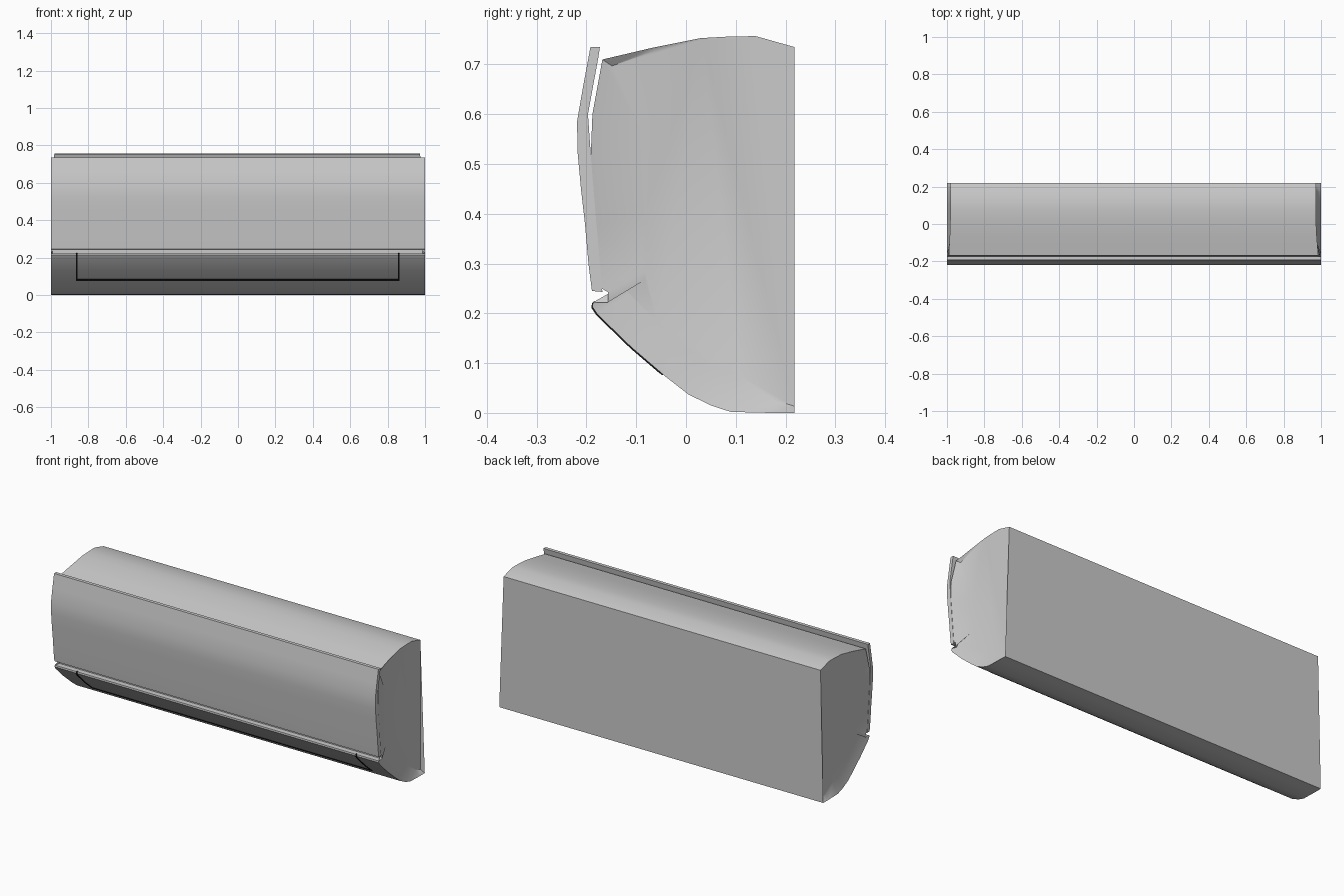
import bpy, bmesh, math

cube = bpy.data.objects.get("Cube")
if cube:
    bpy.data.objects.remove(cube, do_unlink=True)


def material(name, value):
    m = bpy.data.materials.new(name)
    m.use_nodes = True
    colour = (value, value, value, 1)
    m.diffuse_color = colour
    m.node_tree.nodes["Principled BSDF"].inputs["Base Color"].default_value = colour
    return m


casing_grey = material("casing grey", 0.6)
gap_black = material("gap black", 0.01)


def loft(name, rings, mat, angle=30):
    """Bridge closed rings of equal length and cap both ends."""
    bm = bmesh.new()
    loops = [[bm.verts.new(p) for p in ring] for ring in rings]
    n = len(loops[0])
    for a, b in zip(loops, loops[1:]):
        for i in range(n):
            j = (i + 1) % n
            bm.faces.new((a[i], a[j], b[j], b[i]))
    bm.faces.new(loops[0])
    bm.faces.new(loops[-1])
    bmesh.ops.recalc_face_normals(bm, faces=bm.faces)
    mesh = bpy.data.meshes.new(name)
    bm.to_mesh(mesh)
    bm.free()
    mesh.materials.append(mat)
    ob = bpy.data.objects.new(name, mesh)
    bpy.context.collection.objects.link(ob)
    bpy.ops.object.select_all(action="DESELECT")
    ob.select_set(True)
    bpy.context.view_layer.objects.active = ob
    bpy.ops.object.shade_smooth_by_angle(angle=math.radians(angle))
    return ob


def prism(name, profile, x0, x1, mat):
    return loft(name, [[(x, y, z) for y, z in profile] for x in (x0, x1)], mat)


# Casing: each point is y, z, end flare, inset of the end face
lower = [(-0.187, 0.222), (-0.188, 0.213), (-0.178, 0.198), (-0.11, 0.132),
         (-0.04, 0.072), (0.005, 0.037), (0.05, 0.015), (0.09, 0.002)]
casing = [(0.218, 0.735, 0, 0.01), (0.14, 0.757, 0, 0.01), (0.085, 0.756, 0, 0.01),
          (0.03, 0.753, 0, 0.01), (-0.07, 0.733, 0.2, 0.02), (-0.168, 0.71, 0.5, 0.05),
          (-0.188, 0.6, 1, 0.25), (-0.192, 0.5, 1, 0.25), (-0.182, 0.38, 1, 0.25),
          (-0.17, 0.25, 1, 0.2), (-0.157, 0.243, 1, 0.2), (-0.157, 0.222, 1, 0.2)]
casing += [(y, z, 1, 0.16) for y, z in lower]
casing += [(0.17, 0, 1, 0.06), (0.218, 0, 1, 0.03)]


def end_rings(side, base):
    rim = [(side * (base + (0.999 - base) * f), y, z) for y, z, f, s in casing]
    inner = [(side * base, y + (0.218 - y) * s, z + (0.45 - z) * s)
             for y, z, f, s in casing]
    return rim, inner


left_rim, left_inner = end_rings(1, 0.972)
right_rim, right_inner = end_rings(-1, 0.982)
loft("casing", [right_inner, right_rim, left_rim, left_inner], casing_grey)

# Curved front panel, standing free of the casing at its top edge
panel = [(-0.173, 0.735), (-0.192, 0.735), (-0.206, 0.66), (-0.219, 0.585),
         (-0.2175, 0.52), (-0.211, 0.45), (-0.203, 0.38), (-0.196, 0.3),
         (-0.189, 0.245), (-0.168, 0.243), (-0.18, 0.38), (-0.19, 0.5),
         (-0.197, 0.6), (-0.176, 0.715)]
prism("front_panel", panel, -1, 1, casing_grey)

# Air flap outline: two side gaps and one long gap
path = lower[:4] + [(-0.05, 0.0805)]
side_gap = [(y - 0.002, z - 0.002) for y, z in path] + \
           [(y + 0.003, z + 0.003) for y, z in reversed(path)]
for name, x in (("right_flap_gap", -0.863), ("left_flap_gap", 0.86)):
    prism(name, side_gap, x - 0.004, x + 0.004, gap_black)
long_gap = [(-0.056, 0.083), (-0.048, 0.0755), (-0.043, 0.079), (-0.051, 0.087)]
prism("lower_flap_gap", long_gap, -0.867, 0.864, gap_black)
